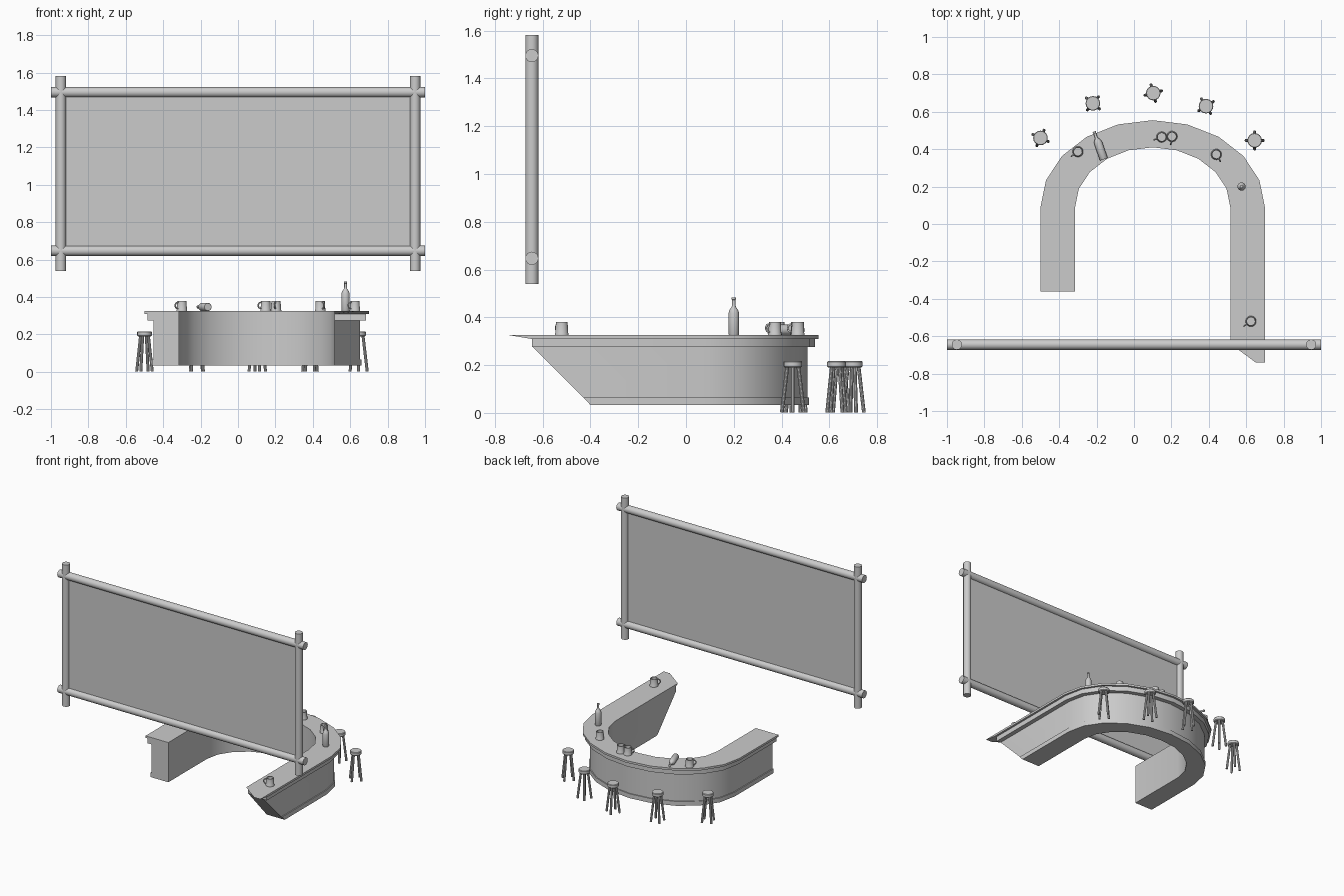
import bpy, bmesh, math
from mathutils import Vector, Matrix

if "Cube" in bpy.data.objects:
    bpy.data.objects.remove(bpy.data.objects["Cube"])

pi = math.pi


def finish(name, bm, matrix=None):
    bmesh.ops.recalc_face_normals(bm, faces=bm.faces)
    me = bpy.data.meshes.new(name)
    bm.to_mesh(me)
    bm.free()
    ob = bpy.data.objects.new(name, me)
    bpy.context.collection.objects.link(ob)
    if matrix:
        ob.matrix_world = matrix
    bpy.ops.object.select_all(action='DESELECT')
    bpy.context.view_layer.objects.active = ob
    ob.select_set(True)
    bpy.ops.object.shade_smooth_by_angle(angle=math.radians(35))
    return ob


def rod(name, a, b, r1, r2=None, sides=16):
    a, b = Vector(a), Vector(b)
    bm = bmesh.new()
    bmesh.ops.create_cone(bm, cap_ends=True, segments=sides, radius1=r1,
                          radius2=r1 if r2 is None else r2, depth=(b - a).length)
    rot = (b - a).to_track_quat('Z', 'Y').to_matrix().to_4x4()
    return finish(name, bm, Matrix.Translation((a + b) / 2) @ rot)


def lathe(name, profile, matrix, sides=16):
    bm = bmesh.new()
    rings = []
    for r, z in profile:
        if r == 0:
            rings.append([bm.verts.new((0, 0, z))] * sides)
        else:
            rings.append([bm.verts.new((r * math.cos(2 * pi * i / sides),
                                        r * math.sin(2 * pi * i / sides), z))
                          for i in range(sides)])
    for p, q in zip(rings, rings[1:]):
        for i in range(sides):
            j = (i + 1) % sides
            bm.faces.new(list(dict.fromkeys((p[i], p[j], q[j], q[i]))))
    return finish(name, bm, matrix)


def counter_layer(name, inset, z0, z1, ends):
    """U-shaped slab; ends = right arm tip points (x, y at bottom, y at top)."""
    def arc(a, b, rng):
        return [(0.1 + a * math.cos(i * pi / 10), 0.09 + b * math.sin(i * pi / 10))
                for i in rng]
    outer = arc(0.6 - inset, 0.465 - inset, range(11))
    inner = arc(0.415, 0.32, range(10, -1, -1))
    path = outer + [(outer[-1][0], -0.36), (inner[0][0], -0.36)] + inner
    pts = [(x, y, y) for x, y in path] + [(x, u, v) for x, u, v in reversed(ends)]
    bm = bmesh.new()
    low = [bm.verts.new((x, u, z0)) for x, u, v in pts]
    top = [bm.verts.new((x, v, z1)) for x, u, v in pts]
    bm.faces.new(low)
    bm.faces.new(top)
    n = len(pts)
    for i in range(n):
        j = (i + 1) % n
        bm.faces.new((low[i], low[j], top[j], top[i]))
    return finish(name, bm)


# Bar counter, raked back under the long right arm
counter_layer("counter_top", 0, 0.31, 0.325,
              [(0.70, -0.65, -0.74), (0.65, -0.65, -0.74), (0.515, -0.62, -0.64)])
counter_layer("counter_trim", 0.015, 0.275, 0.31,
              [(0.685, -0.645, -0.645), (0.515, -0.62, -0.62)])
counter_layer("counter_body", 0.047, 0.065, 0.275,
              [(0.653, -0.43, -0.64), (0.515, -0.43, -0.62)])
counter_layer("counter_base", 0.04, 0.033, 0.065,
              [(0.66, -0.40, -0.43), (0.515, -0.40, -0.43)])

# Hanging board in a frame of crossing poles
Y, R = -0.645, 0.0275
for s, side in ((-1, "left"), (1, "right")):
    rod(side + "_frame_post", (s * 0.947, Y, 0.54), (s * 0.947, Y, 1.582), R)
for z, side in ((0.647, "lower"), (1.495, "upper")):
    rod(side + "_frame_rail", (-1, Y, z), (1, Y, z), R)
bm = bmesh.new()
bmesh.ops.create_cube(bm, size=1, matrix=Matrix.Translation((0, Y, 1.071))
                      @ Matrix.Diagonal((1.88, 0.01, 0.84, 1)))
finish("board_panel", bm)

# Stools: round seat on four splayed legs
for n, (x, y, ang) in enumerate([(-0.5, 0.46, 65), (-0.22, 0.645, 50), (0.103, 0.7, 15),
                                 (0.385, 0.63, 32), (0.645, 0.447, 0)], 1):
    lathe(f"stool_seat_{n}", [(0, 0.19), (0.034, 0.19), (0.039, 0.195), (0.039, 0.213),
                              (0.036, 0.217), (0, 0.217)], Matrix.Translation((x, y, 0)))
    for k in range(4):
        a = math.radians(ang + 90 * k)
        c, s = math.cos(a), math.sin(a)
        rod(f"stool_{n}_leg_{k + 1}", (x + 0.046 * c, y + 0.046 * s, 0.002),
            (x + 0.023 * c, y + 0.023 * s, 0.195), 0.008, sides=10)

# Mugs with a looped handle
TOP = 0.325
for n, (x, y, ang) in enumerate([(-0.3, 0.387, 215), (0.148, 0.465, 200), (0.203, 0.468, 262),
                                 (0.44, 0.372, 300), (0.625, -0.52, 215)], 1):
    m = Matrix.Translation((x, y, TOP)) @ Matrix.Rotation(math.radians(ang), 4, 'Z')
    lathe(f"mug_{n}", [(0, 0), (0.029, 0), (0.029, 0.006), (0.027, 0.01), (0.025, 0.055),
                       (0.021, 0.055), (0.022, 0.008), (0, 0.008)], m)
    cu = bpy.data.curves.new(f"mug_handle_{n}", 'CURVE')
    cu.dimensions = '3D'
    cu.bevel_depth = 0.0042
    cu.bevel_resolution = 1
    cu.use_fill_caps = True
    sp = cu.splines.new('POLY')
    sp.points.add(8)
    for i, p in enumerate(sp.points):
        t = -pi / 2 + pi * i / 8
        p.co = (0.025 + 0.018 * math.cos(t), 0, 0.03 + 0.017 * math.sin(t), 1)
    ob = bpy.data.objects.new(f"mug_handle_{n}", cu)
    bpy.context.collection.objects.link(ob)
    ob.matrix_world = m
    bpy.ops.object.select_all(action='DESELECT')
    bpy.context.view_layer.objects.active = ob
    ob.select_set(True)
    bpy.ops.object.convert(target='MESH')

# Bottles, one standing and one lying on its side
bottle = [(0, 0), (0.02, 0), (0.022, 0.004), (0.022, 0.092), (0.018, 0.106), (0.009, 0.118),
          (0.007, 0.128), (0.007, 0.148), (0.009, 0.149), (0.009, 0.157), (0, 0.157)]
lathe("standing_bottle", bottle, Matrix.Translation((0.575, 0.2, TOP)))
lie = Vector((-0.05, 0.142, 0)).to_track_quat('Z', 'Y').to_matrix().to_4x4()
lathe("lying_bottle", bottle, Matrix.Translation((-0.161, 0.346, TOP + 0.022)) @ lie)
